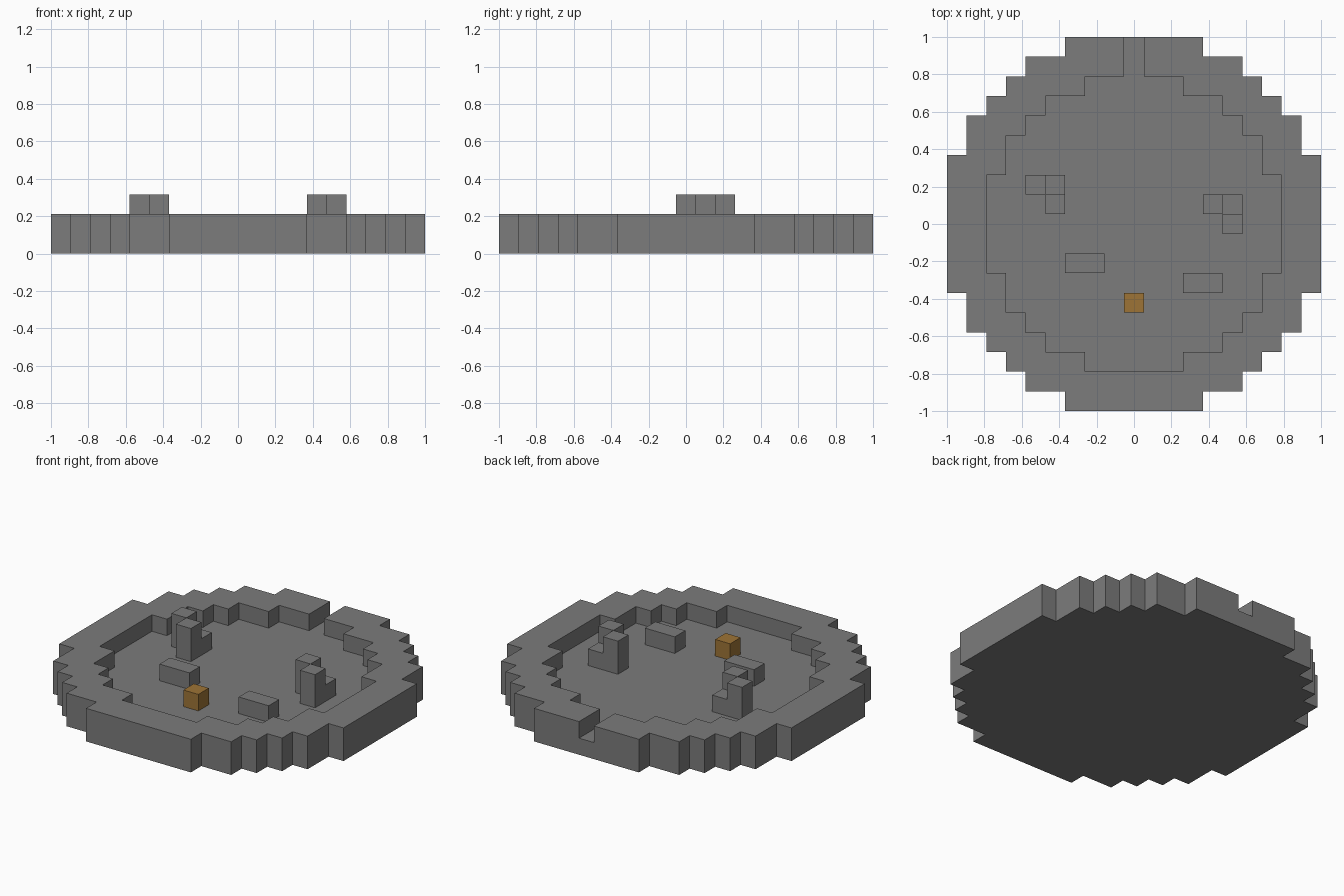
import bpy
import bmesh

CELL = 2 / 19  # everything sits on a 19-cell grid

old = bpy.data.objects.get("Cube")
if old:
    bpy.data.objects.remove(old, do_unlink=True)


def make_material(name, rgb):
    mat = bpy.data.materials.new(name)
    mat.use_nodes = True
    colour = (*rgb, 1)
    mat.diffuse_color = colour
    mat.node_tree.nodes["Principled BSDF"].inputs["Base Color"].default_value = colour
    return mat


stone = make_material("stone grey", (0.2, 0.2, 0.2))
wood = make_material("warm brown", (0.34, 0.175, 0.037))


def half_outline(steps):
    """Stepped edge from the middle outwards; steps are (half width, reach)."""
    points, last = [], None
    for width, reach in steps:
        if last is not None:
            points.append((width, last))
        points.append((width, reach))
        last = reach
    return points


def outline(front, back):
    f, b = half_outline(front), half_outline(back)
    right = [(x, -y) for x, y in reversed(f)] + b
    return right + [(-x, y) for x, y in reversed(right)]


def prism(bm, points, z0, z1):
    face = bm.faces.new([bm.verts.new((x * CELL, y * CELL, z0 * CELL)) for x, y in points])
    top = bmesh.ops.extrude_face_region(bm, geom=[face])["geom"]
    verts = [g for g in top if isinstance(g, bmesh.types.BMVert)]
    bmesh.ops.translate(bm, verts=verts, vec=(0, 0, (z1 - z0) * CELL))


def make_object(name, prisms, mat):
    bm = bmesh.new()
    for points, z0, z1 in prisms:
        prism(bm, points, z0, z1)
    bmesh.ops.recalc_face_normals(bm, faces=bm.faces)
    mesh = bpy.data.meshes.new(name)
    bm.to_mesh(mesh)
    bm.free()
    mesh.materials.append(mat)
    obj = bpy.data.objects.new(name, mesh)
    bpy.context.collection.objects.link(obj)
    return obj


def block(col, row, length=1, top=2):
    """Block standing on the floor, starting at a grid cell and running along x."""
    x0, x1, y0, y1 = col - .5, col + length - .5, row - .5, row + .5
    return [(x0, y0), (x1, y0), (x1, y1), (x0, y1)], 1, top


# Round stepped platform with a sunken floor and a doorway at the back
rim = [(9.5, 3.5), (8.5, 5.5), (7.5, 6.5), (6.5, 7.5), (5.5, 8.5), (3.5, 9.5)]
pit = [(7.5, 2.5), (6.5, 4.5), (5.5, 5.5), (4.5, 6.5), (2.5, 7.5)]
doorway = [(0.5, 11)]
arena = make_object("walled_floor", [(outline(rim, rim), 0, 2)], stone)
cutter = make_object("floor_cutter", [(outline(pit, pit + doorway), 1, 3)], stone)
cutter.hide_render = True
cut = arena.modifiers.new("sunken floor", "BOOLEAN")
cut.operation = "DIFFERENCE"
cut.solver = "EXACT"
cut.object = cutter
bpy.context.view_layer.objects.active = arena
bpy.ops.object.modifier_apply(modifier=cut.name)
bpy.data.objects.remove(cutter, do_unlink=True)

# Corner ruins: a low corner block between two tall posts
for name, col, row, side in (("right_ruin", -4, 2, -1), ("left_ruin", 5, 1, -1)):
    make_object(name, [block(col, row),
                       block(col + side, row, top=3),
                       block(col, row - 1, top=3)], stone)

# Low benches and the small wooden box
make_object("right_bench", [block(-3, -2, length=2)], stone)
make_object("left_bench", [block(3, -3, length=2)], stone)
make_object("wooden_box", [block(0, -4)], wood)
